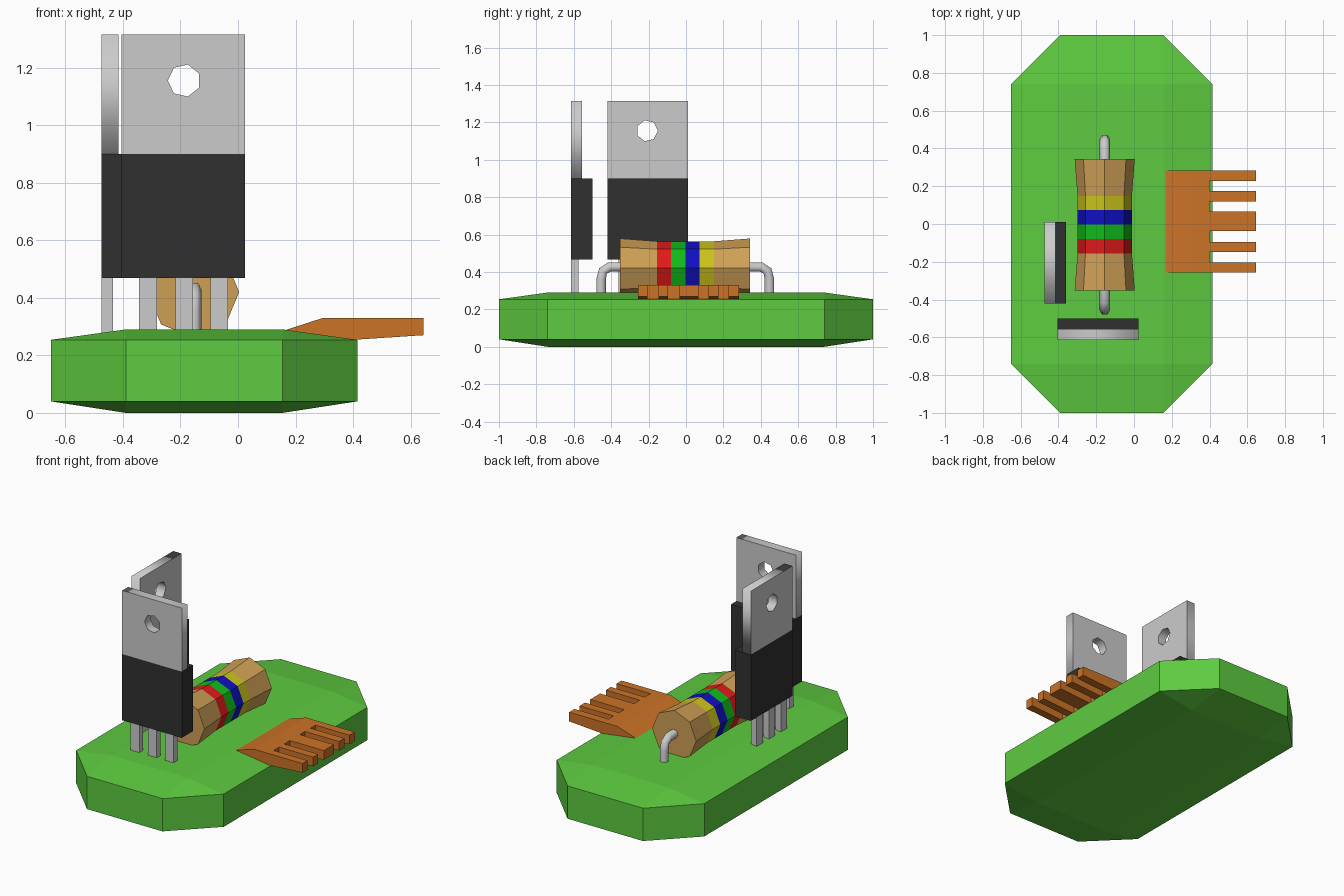
import bpy, bmesh
from math import sin, cos, pi
from mathutils import Matrix

if "Cube" in bpy.data.objects:
    bpy.data.objects.remove(bpy.data.objects["Cube"])


def material(name, rgb):
    m = bpy.data.materials.new(name)
    m.diffuse_color = (*rgb, 1)
    m.use_nodes = True
    m.node_tree.nodes["Principled BSDF"].inputs["Base Color"].default_value = m.diffuse_color
    return m


BOARD = material("board_green", (0.11, 0.60, 0.05))
COPPER = material("copper", (0.60, 0.17, 0.02))
TAN = material("tan", (0.62, 0.35, 0.09))
BLACK = material("black", (0.03, 0.03, 0.03))
RED = material("red", (0.75, 0.01, 0.01))
GREEN = material("band_green", (0.005, 0.50, 0.01))
BLUE = material("blue", (0.005, 0.005, 0.55))
YELLOW = material("yellow", (0.60, 0.55, 0.01))


def finish(bm, name, mat=None, matrix=None):
    bmesh.ops.recalc_face_normals(bm, faces=bm.faces[:])
    me = bpy.data.meshes.new(name)
    bm.to_mesh(me)
    bm.free()
    ob = bpy.data.objects.new(name, me)
    bpy.context.collection.objects.link(ob)
    if mat:
        me.materials.append(mat)
    if matrix:
        ob.matrix_world = matrix
    return ob


def add_loft(bm, rings):
    """Skin closed rings of points and cap both ends."""
    loops = [[bm.verts.new(p) for p in r] for r in rings]
    n = len(loops[0])
    for a, b in zip(loops, loops[1:]):
        for i in range(n):
            j = (i + 1) % n
            bm.faces.new((a[i], a[j], b[j], b[i]))
    bm.faces.new(loops[0])
    bm.faces.new(loops[-1])


def add_prism(bm, profile, y0, y1):
    """Extrude an x-z profile along y."""
    add_loft(bm, [[(x, y, z) for x, z in profile] for y in (y0, y1)])


def box(name, x, y, z, mat=None, matrix=None):
    bm = bmesh.new()
    add_prism(bm, [(x[0], z[0]), (x[1], z[0]), (x[1], z[1]), (x[0], z[1])], *y)
    return finish(bm, name, mat, matrix)


def curve_to_mesh(name, cu, matrix):
    ob = bpy.data.objects.new(name, cu)
    bpy.context.collection.objects.link(ob)
    ob.matrix_world = matrix
    bpy.ops.object.select_all(action='DESELECT')
    ob.select_set(True)
    bpy.context.view_layer.objects.active = ob
    bpy.ops.object.convert(target='MESH')


def add_spline(cu, pts, cyclic):
    sp = cu.splines.new('POLY')
    sp.points.add(len(pts) - 1)
    for p, co in zip(sp.points, pts):
        p.co = (*co, 1)
    sp.use_cyclic_u = cyclic


# Circuit board: a box with every edge chamfered, as the hull of three slabs
bm = bmesh.new()
for hx, hy, z0, z1 in ((0.2725, 0.74, 0, 0.29), (0.5325, 0.74, 0.04, 0.254), (0.2725, 1, 0.04, 0.254)):
    for sx in (-1, 1):
        for sy in (-1, 1):
            for z in (z0, z1):
                bm.verts.new((-0.1175 + sx * hx, sy * hy, z))
bmesh.ops.convex_hull(bm, input=bm.verts[:])
bmesh.ops.dissolve_limit(bm, angle_limit=0.01, verts=bm.verts[:], edges=bm.edges[:])
finish(bm, "circuit_board", BOARD)


# Upright transistors: body, drilled metal tab, three legs
def transistor(prefix, x, y, turn):
    m = Matrix.Translation((x, y, 0)) @ Matrix.Rotation(turn, 4, 'Z')
    box(prefix + "_body", (-0.215, 0.215), (-0.06, 0.055), (0.468, 0.90), BLACK, m)
    for i, lx in enumerate((-0.123, 0.003, 0.125)):
        box(f"{prefix}_leg_{i + 1}", (lx - 0.031, lx + 0.031), (-0.06, -0.02), (0.2, 0.468), None, m)
    cu = bpy.data.curves.new(prefix + "_tab", 'CURVE')
    cu.dimensions = '2D'
    cu.fill_mode = 'BOTH'
    cu.extrude = 0.03
    add_spline(cu, [(-0.215, 0.9, 0), (0.215, 0.9, 0), (0.215, 1.315, 0), (-0.215, 1.315, 0)], True)
    add_spline(cu, [(0.003 - 0.057 * cos(2 * pi * i / 7), 1.155 + 0.057 * sin(2 * pi * i / 7), 0)
                    for i in range(7)], True)
    curve_to_mesh(prefix + "_tab", cu,
                  m @ Matrix.Translation((0, -0.03, 0)) @ Matrix.Rotation(pi / 2, 4, 'X'))


transistor("front_transistor", -0.19, -0.555, 0)
transistor("side_transistor", -0.415, -0.205, -pi / 2)

# Resistor: eight-sided sections along y, flaring at the ends
RX, RZ = -0.155, 0.42


def section(name, y0, r0, y1, r1, mat):
    bm = bmesh.new()
    add_loft(bm, [[(RX + r * cos(i * pi / 4), y, RZ + r * sin(i * pi / 4)) for i in range(8)]
                  for y, r in ((y0, r0), (y1, r1))])
    finish(bm, name, mat)


WAIST, FLARE = 0.144, 0.159
section("resistor_front_end", -0.352, FLARE, -0.155, WAIST, TAN)
section("resistor_back_end", 0.149, WAIST, 0.343, FLARE, TAN)
for i, (label, mat) in enumerate((("red", RED), ("green", GREEN), ("blue", BLUE), ("yellow", YELLOW))):
    y = -0.155 + 0.076 * i
    section(f"resistor_{label}_band", y, WAIST, y + 0.076, WAIST, mat)

# Resistor leads bending down into the board
for name, s in (("front_lead", -1), ("back_lead", 1)):
    cu = bpy.data.curves.new(name, 'CURVE')
    cu.dimensions = '3D'
    cu.bevel_depth = 0.029
    cu.bevel_resolution = 1
    cu.use_fill_caps = True
    add_spline(cu, [(RX, s * y - 0.004, z) for y, z in
                    ((0.3, 0.427), (0.405, 0.427), (0.44, 0.405), (0.45, 0.36), (0.45, 0.2))], False)
    curve_to_mesh(name, cu, Matrix())

# Edge connector: wedge-shaped base with five fingers
bm = bmesh.new()
add_prism(bm, [(0.165, 0.288), (0.295, 0.33), (0.40, 0.33), (0.40, 0.254)], -0.257, 0.283)
for y0, y1 in ((-0.257, -0.205), (-0.147, -0.095), (-0.036, 0.066), (0.12, 0.175), (0.228, 0.283)):
    add_prism(bm, [(0.40, 0.33), (0.645, 0.33), (0.645, 0.27), (0.40, 0.254)], y0, y1)
finish(bm, "edge_connector", COPPER)
